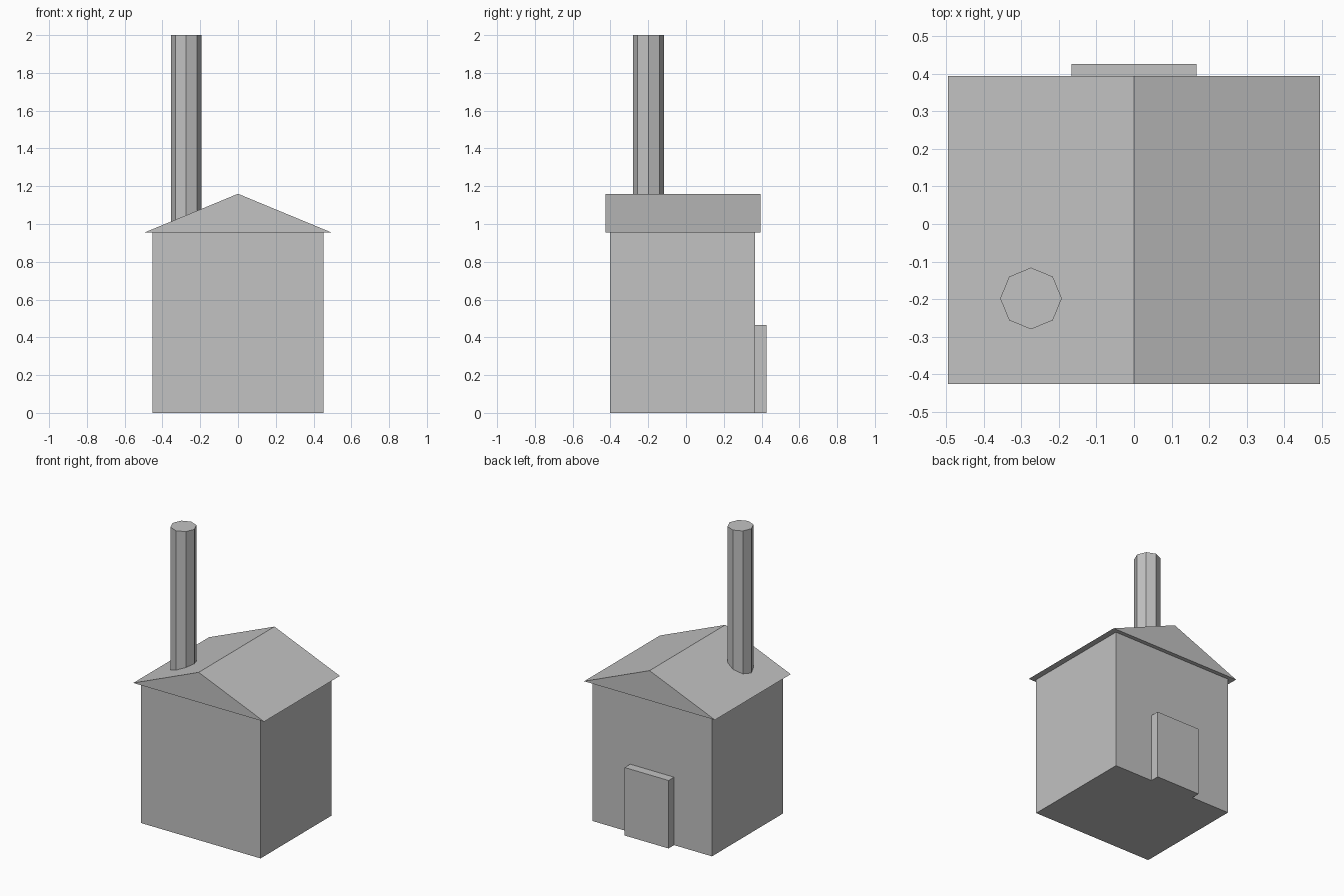
import bpy
import bmesh
from mathutils import Matrix, Vector

default = bpy.data.objects.get("Cube")
if default:
    bpy.data.objects.remove(default, do_unlink=True)

# Single plain grey for the whole building
GREY = (0.54, 0.54, 0.54, 1.0)
grey = bpy.data.materials.new("plain_grey")
grey.use_nodes = True
grey.diffuse_color = GREY
grey.node_tree.nodes["Principled BSDF"].inputs["Base Color"].default_value = GREY


def add_object(name, bm):
    """Turn a bmesh into a flat-shaded grey object."""
    bmesh.ops.recalc_face_normals(bm, faces=bm.faces)
    mesh = bpy.data.meshes.new(name)
    bm.to_mesh(mesh)
    bm.free()
    mesh.materials.append(grey)
    obj = bpy.data.objects.new(name, mesh)
    bpy.context.scene.collection.objects.link(obj)
    return obj


def add_prism(name, profile, y_front, y_back):
    """Extrude an x-z profile from front to back."""
    bm = bmesh.new()
    face = bm.faces.new([bm.verts.new((x, y_front, z)) for x, z in profile])
    result = bmesh.ops.extrude_face_region(bm, geom=[face])
    verts = [v for v in result["geom"] if isinstance(v, bmesh.types.BMVert)]
    bmesh.ops.translate(bm, verts=verts, vec=(0, y_back - y_front, 0))
    # Keep the starting cap so the solid is closed
    if not face.is_valid or len(bm.faces) < len(profile) + 2:
        bmesh.ops.holes_fill(bm, edges=bm.edges, sides=len(profile))
    return add_object(name, bm)


def rectangle(half_width, height):
    return [(-half_width, 0), (half_width, 0), (half_width, height), (-half_width, height)]


EAVES = 0.955

# Walls
add_prism("walls", rectangle(0.453, EAVES), -0.403, 0.366)

# Gabled roof with a slight overhang
add_prism("roof", [(-0.495, EAVES), (0.495, EAVES), (0, 1.16)], -0.425, 0.394)

# Door slab standing proud of the back wall
add_prism("door", rectangle(0.166, 0.465), 0.366, 0.426)

# Eight-sided chimney sunk into the roof slope
base, top = 0.97, 2.0
bm = bmesh.new()
bmesh.ops.create_cone(
    bm, cap_ends=True, segments=8, radius1=0.082, radius2=0.082, depth=top - base,
    matrix=Matrix.Translation(Vector((-0.274, -0.198, (base + top) / 2))))
add_object("chimney", bm)
